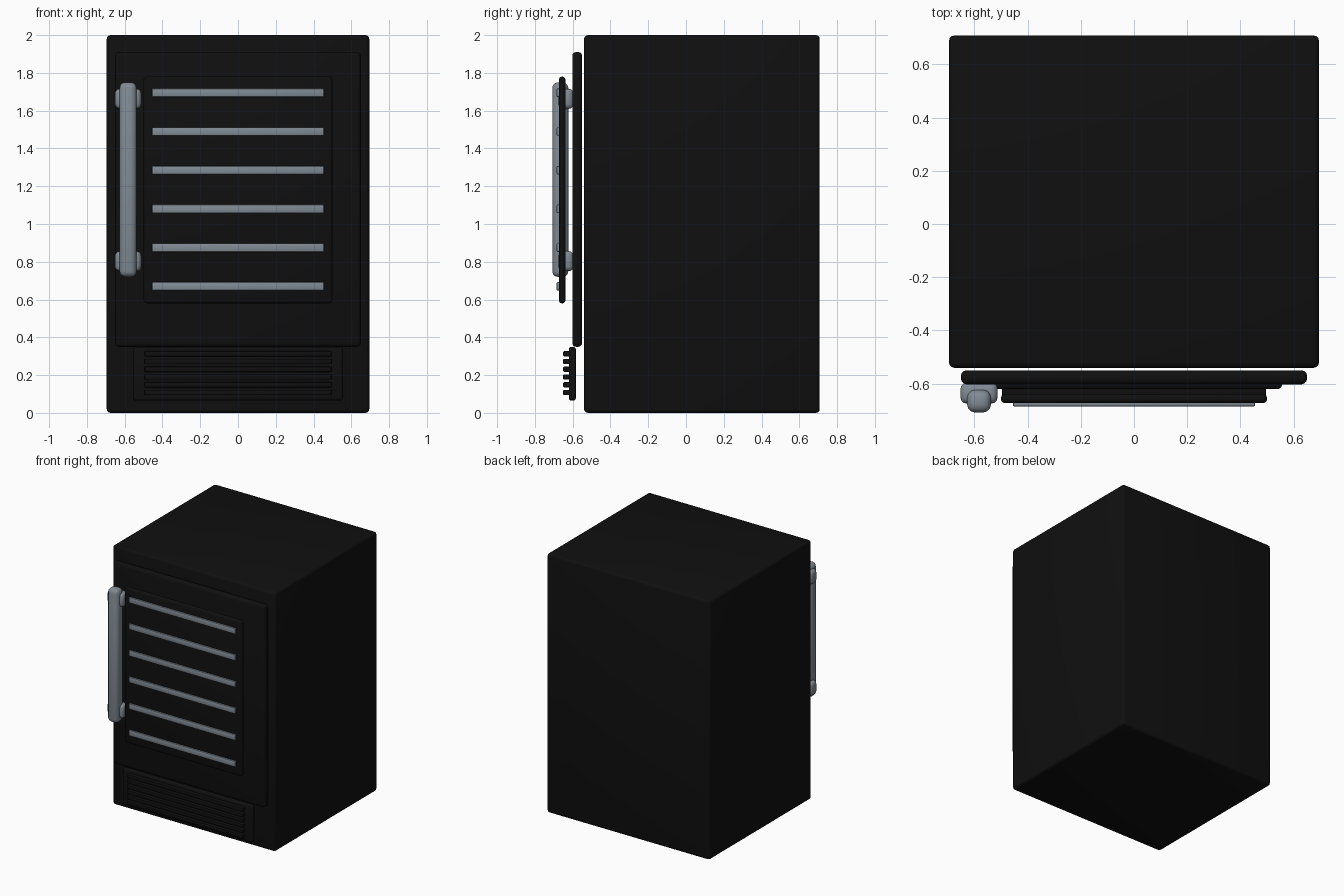
import bpy
import bmesh
from mathutils import Vector

cube = bpy.data.objects.get("Cube")
if cube:
    bpy.data.objects.remove(cube, do_unlink=True)


def material(name, colour):
    mat = bpy.data.materials.new(name)
    mat.use_nodes = True
    mat.diffuse_color = (*colour, 1)
    bsdf = next(n for n in mat.node_tree.nodes if n.type == 'BSDF_PRINCIPLED')
    bsdf.inputs["Base Color"].default_value = (*colour, 1)
    return mat


black = material("black enamel", (0.005, 0.005, 0.005))
steel = material("brushed steel", (0.22, 0.26, 0.30))


def rounded_box(name, low, high, mat, bevel, segments=3):
    """Box between two corners with rounded edges."""
    low, high = Vector(low), Vector(high)
    centre, size = (low + high) / 2, high - low
    bm = bmesh.new()
    bmesh.ops.create_cube(bm, size=1)
    bmesh.ops.scale(bm, vec=size, verts=bm.verts)
    bmesh.ops.bevel(bm, geom=bm.edges[:], offset=bevel, segments=segments,
                    profile=0.5, affect='EDGES', clamp_overlap=True)
    mesh = bpy.data.meshes.new(name)
    bm.to_mesh(mesh)
    bm.free()
    mesh.materials.append(mat)
    obj = bpy.data.objects.new(name, mesh)
    obj.location = centre
    bpy.context.collection.objects.link(obj)
    bpy.ops.object.select_all(action='DESELECT')
    obj.select_set(True)
    bpy.context.view_layer.objects.active = obj
    bpy.ops.object.shade_smooth_by_angle()
    return obj


# Cabinet, door and raised window panel
rounded_box("cabinet", (-0.695, -0.54, 0), (0.695, 0.708, 2), black, 0.02)
rounded_box("door", (-0.65, -0.602, 0.35), (0.65, -0.55, 1.91), black, 0.02)
rounded_box("window_panel", (-0.5, -0.673, 0.58), (0.5, -0.638, 1.78), black, 0.016)

# Shelf fronts across the window
for i in range(6):
    z = 0.67 + i * 0.205
    rounded_box(f"shelf_bar_{i + 1}", (-0.455, -0.685, z - 0.022),
                (0.455, -0.66, z + 0.022), steel, 0.005, 2)

# Ventilation grille with slats
rounded_box("grille_plate", (-0.555, -0.62, 0.065), (0.555, -0.583, 0.35), black, 0.014)
for i in range(6):
    z = 0.108 + i * 0.041
    rounded_box(f"grille_slat_{i + 1}", (-0.495, -0.65, z - 0.014),
                (0.495, -0.61, z + 0.014), black, 0.005, 2)

# Upright handle with two mounts
rounded_box("handle", (-0.627, -0.708, 0.72), (-0.537, -0.623, 1.75), steel, 0.03)
for name, z in (("lower", 0.803), ("upper", 1.663)):
    rounded_box(f"handle_mount_{name}", (-0.652, -0.675, z - 0.053),
                (-0.512, -0.595, z + 0.053), steel, 0.025)
